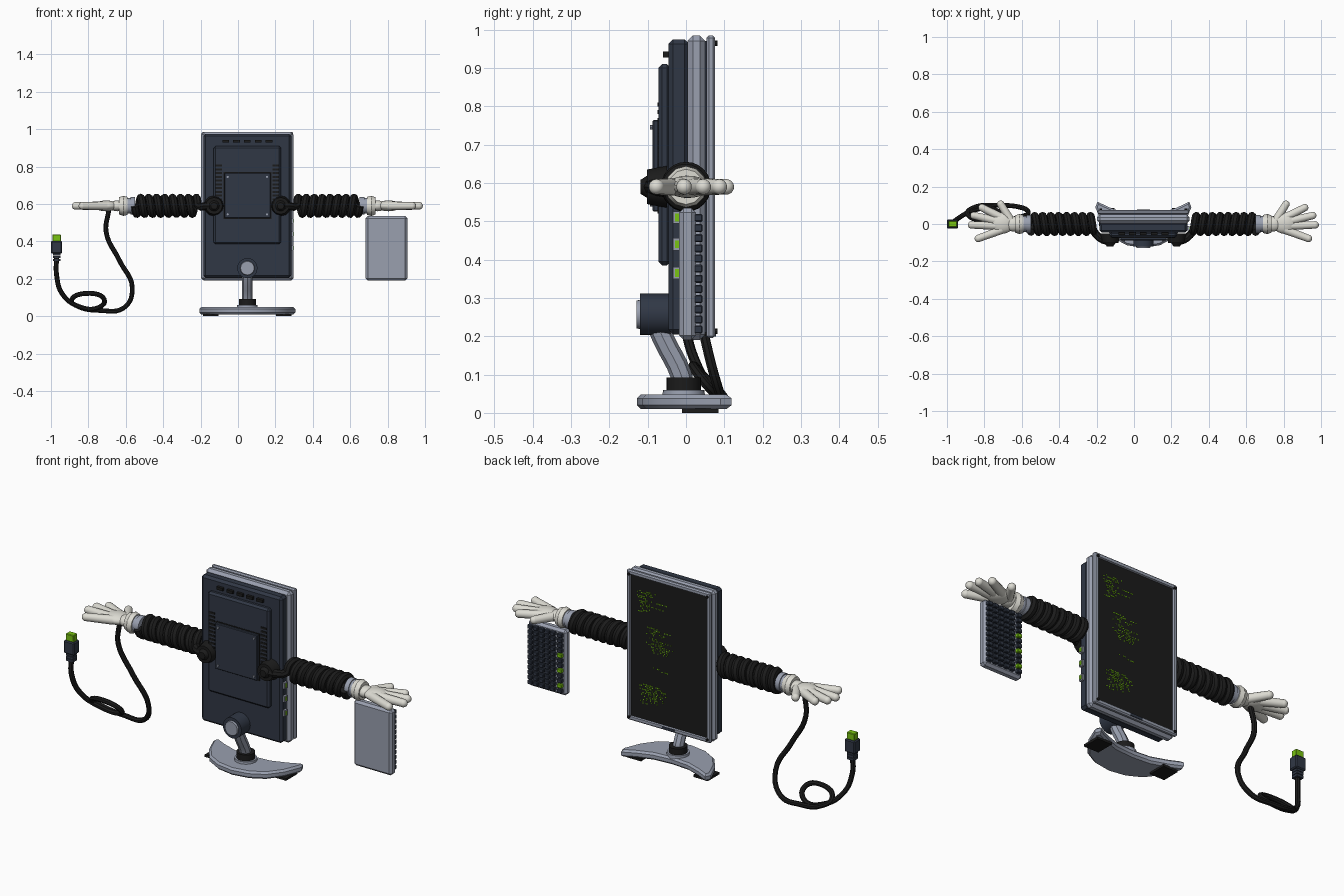
import bpy, bmesh, math, random
from mathutils import Vector, Matrix

random.seed(4)
if "Cube" in bpy.data.objects:
    bpy.data.objects.remove(bpy.data.objects["Cube"])


def material(name, rgb):
    m = bpy.data.materials.new(name)
    m.use_nodes = True
    m.diffuse_color = (*rgb, 1)
    m.node_tree.nodes["Principled BSDF"].inputs["Base Color"].default_value = (*rgb, 1)
    return m


SLATE = material("dark slate", (0.03, 0.039, 0.06))
GREY = material("blue grey", (0.32, 0.35, 0.43))
BLACK = material("black rubber", (0.011, 0.011, 0.011))
WHITE = material("glove white", (0.72, 0.71, 0.65))
GREEN = material("bright green", (0.19, 0.55, 0.006))

CX = 0.05      # monitor centre
ARM_Z = 0.59   # arm height


def finish(name, bm, *mats, smooth=True):
    bmesh.ops.recalc_face_normals(bm, faces=bm.faces)
    me = bpy.data.meshes.new(name)
    bm.to_mesh(me)
    bm.free()
    ob = bpy.data.objects.new(name, me)
    bpy.context.collection.objects.link(ob)
    for m in mats:
        me.materials.append(m)
    if smooth:
        shade(ob)
    return ob


def shade(ob):
    bpy.ops.object.select_all(action='DESELECT')
    ob.select_set(True)
    bpy.context.view_layer.objects.active = ob
    bpy.ops.object.shade_smooth_by_angle(angle=math.radians(35))


def add_box(bm, lo, hi):
    lo, hi = Vector(lo), Vector(hi)
    mat = Matrix.Translation((lo + hi) / 2) @ Matrix.Diagonal((*(hi - lo), 1))
    return bmesh.ops.create_cube(bm, size=1, matrix=mat)


def boxes(name, mat, spans, bevel=0):
    bm = bmesh.new()
    for lo, hi in spans:
        add_box(bm, lo, hi)
    if bevel:
        bmesh.ops.bevel(bm, geom=bm.edges[:], offset=bevel, segments=1, affect='EDGES')
    return finish(name, bm, mat, smooth=False)


def cylinders(name, mat, items, sides=24):
    """Each item is start, end, start radius, end radius."""
    bm = bmesh.new()
    for a, b, r1, r2 in items:
        a, b = Vector(a), Vector(b)
        rot = (b - a).to_track_quat('Z', 'Y').to_matrix().to_4x4()
        bmesh.ops.create_cone(bm, cap_ends=True, segments=sides, radius1=r1, radius2=r2,
                              depth=(b - a).length, matrix=Matrix.Translation((a + b) / 2) @ rot)
    return finish(name, bm, mat)


def tube(name, mat, pts, radius, res=4):
    cu = bpy.data.curves.new(name, 'CURVE')
    cu.dimensions = '3D'
    cu.bevel_depth, cu.bevel_resolution, cu.resolution_u = radius, 2, res
    cu.use_fill_caps = True
    sp = cu.splines.new('BEZIER')
    sp.bezier_points.add(len(pts) - 1)
    for p, co in zip(sp.bezier_points, pts):
        p.co = co
        p.handle_left_type = p.handle_right_type = 'AUTO'
    cu.materials.append(mat)
    ob = bpy.data.objects.new(name, cu)
    bpy.context.collection.objects.link(ob)
    bpy.ops.object.select_all(action='DESELECT')
    ob.select_set(True)
    bpy.context.view_layer.objects.active = ob
    bpy.ops.object.convert(target='MESH')
    shade(bpy.context.object)


def slab(half_x, y0, y1, z0, z1):
    return (CX - half_x, y0, z0), (CX + half_x, y1, z1)


# Monitor shell layers
boxes("rear_housing", SLATE, [slab(0.235, -0.046, 0.008, 0.205, 0.975)], 0.012)
boxes("middle_shell", GREY, [slab(0.247, 0.004, 0.05, 0.19, 0.985)], 0.014)
boxes("shell_gap", SLATE, [slab(0.23, 0.045, 0.06, 0.21, 0.97)])
boxes("rear_panel", SLATE, [slab(0.18, -0.072, -0.04, 0.385, 0.91)], 0.01)
boxes("mount_plate", SLATE, [slab(0.123, -0.087, -0.065, 0.525, 0.765)], 0.003)
boxes("mount_plate_border", BLACK, [slab(0.128, -0.074, -0.066, 0.52, 0.77)])
cylinders("mount_screws", GREY, [((CX + x, -0.094, z), (CX + x, -0.08, z), 0.006, 0.006)
                                 for x in (-0.105, 0.105) for z in (0.545, 0.745)], 8)

# Screen frame with a recessed dark display
bm = bmesh.new()
add_box(bm, *slab(0.245, 0.054, 0.076, 0.195, 0.985))
bmesh.ops.bevel(bm, geom=bm.edges[:], offset=0.006, segments=1, affect='EDGES')
bm.normal_update()
display = max(bm.faces, key=lambda f: f.normal.y * f.calc_area())
bmesh.ops.inset_region(bm, faces=[display], thickness=0.02)
bmesh.ops.inset_region(bm, faces=[display], thickness=0.003, depth=-0.009)
display.material_index = 1
finish("screen_frame", bm, GREY, BLACK, smooth=False)
boxes("frame_badge", SLATE, [slab(0.035, 0.07, 0.078, 0.2, 0.214)])
cylinders("frame_screws", BLACK, [((CX + x, 0.07, z), (CX + x, 0.082, z), 0.007, 0.007)
                                  for x in (-0.228, 0.228) for z in (0.213, 0.965)], 8)

# Lines of code on the display: left edge, width, bottom, top
dots = []
for x0, width, z0, z1 in [(0.24, 0.15, 0.78, 0.9), (0.19, 0.15, 0.58, 0.72),
                          (0.18, 0.1, 0.49, 0.51), (0.23, 0.18, 0.3, 0.41)]:
    for row in range(int((z1 - z0) / 0.009)):
        z = z0 + row * 0.009
        start, length = random.uniform(0, 0.04), random.uniform(0.3, 1) * width
        for col in range(int(length / 0.008)):
            if random.random() < 0.5:
                x = x0 - start - col * 0.008
                dots.append(((x - 0.005, 0.066, z), (x, 0.069, z + 0.005)))
boxes("code_marks", GREEN, dots)

# Vents, side ports
boxes("top_vents", BLACK, [((CX + x - 0.018, -0.06, 0.928), (CX + x + 0.018, -0.04, 0.943))
                           for x in (-0.116, -0.058, 0, 0.058, 0.116)])
boxes("side_vents", BLACK, [((CX + s * 0.152 - 0.017, -0.075, 0.6 + i * 0.02),
                             (CX + s * 0.152 + 0.017, -0.07, 0.61 + i * 0.02))
                            for s in (-1, 1) for i in range(11)])
ports = [0.365, 0.44, 0.51]
boxes("port_shells", GREY, [((CX + 0.23, -0.034, z - 0.016), (CX + 0.246, -0.012, z + 0.016)) for z in ports])
boxes("port_inserts", GREEN, [((CX + 0.24, -0.029, z - 0.01), (CX + 0.249, -0.018, z + 0.01)) for z in ports])

# Stand: pivot, neck, collar
cylinders("pivot", SLATE, [((CX, -0.12, 0.257), (CX, -0.04, 0.257), 0.054, 0.054)])
cylinders("pivot_cap", GREY, [((CX, -0.129, 0.257), (CX, -0.11, 0.257), 0.036, 0.041)])
tube("neck", GREY, [(CX, -0.078, 0.24), (CX, -0.06, 0.195), (CX, -0.013, 0.1), (CX, -0.007, 0.07)], 0.028)
cylinders("collar", BLACK, [((CX, -0.006, 0.06), (CX, -0.006, 0.092), 0.045, 0.045)])
cylinders("collar_ring", GREY, [((CX, -0.006, 0.04), (CX, -0.006, 0.06), 0.056, 0.054)])

# Crescent base
half = [(0.09, -0.113), (0.165, -0.072), (0.22, 0), (0.257, 0.09), (0.245, 0.119), (0.18, 0.088), (0.1, 0.06)]
outline = [(0, -0.128)] + half + [(0, 0.052)] + [(-x, y) for x, y in reversed(half)]
bm = bmesh.new()
base = bm.faces.new([bm.verts.new((CX + x, y, 0.01)) for x, y in outline])
ext = bmesh.ops.extrude_face_region(bm, geom=[base])
top = [v for v in ext["geom"] if isinstance(v, bmesh.types.BMVert)]
bmesh.ops.translate(bm, verts=top, vec=(0, 0, 0.038))
rims = [e for e in bm.edges if abs(e.verts[0].co.z - e.verts[1].co.z) < 0.001]
bmesh.ops.bevel(bm, geom=rims, offset=0.01, segments=1, affect='EDGES')
finish("base", bm, GREY)
boxes("foot_pads", BLACK, [((CX + s * 0.195 - 0.042, -0.01, 0), (CX + s * 0.195 + 0.042, 0.085, 0.012))
                           for s in (-1, 1)])

# Arms and gloves, mirrored about the monitor centre
TURNS, STEPS, COIL_R = 8, 8, 0.044
for side, s in (("right", -1), ("left", 1)):
    def at(x, y, z=0):
        return (CX + s * x, y, ARM_Z + z)

    cylinders(side + "_shoulder", BLACK, [(at(0.178, -0.102), at(0.178, -0.05), 0.045, 0.055),
                                          (at(0.178, -0.119), at(0.178, -0.1), 0.018, 0.03)], 12)
    path = [at(0.17, -0.09), at(0.215, -0.085)]
    for i in range(TURNS * STEPS + 1):
        a = math.tau * i / STEPS
        path.append(at(0.262 + 0.34 * i / (TURNS * STEPS), -COIL_R * math.cos(a), COIL_R * math.sin(a)))
    tube(side + "_coil_arm", BLACK, path, 0.021, 3)
    cylinders(side + "_wrist_ring", GREY, [(at(0.6, 0), at(0.625, 0), 0.047, 0.047),
                                           (at(0.625, 0), at(0.645, 0), 0.042, 0.042)])
    cylinders(side + "_cuff", WHITE, [(at(0.64, 0), at(0.663, 0), 0.048, 0.054),
                                      (at(0.663, 0), at(0.685, 0), 0.054, 0.046)], 12)

    # Palm and tapered fingers
    bm = bmesh.new()
    for x, y, sx, sy in ((0.755, 0.005, 0.065, 0.057), (0.695, 0, 0.045, 0.04)):
        bmesh.ops.create_uvsphere(bm, u_segments=20, v_segments=12, radius=1,
                                  matrix=Matrix.Translation(at(x, y)) @ Matrix.Diagonal((sx, sy, 0.029, 1)))
    fingers = [((0.71, 0.02), (0.762, 0.105)), ((0.76, 0.035), (0.862, 0.087)),
               ((0.78, 0.015), (0.905, 0.045)), ((0.78, -0.01), (0.918, -0.005)),
               ((0.755, -0.03), (0.882, -0.077))]
    for start, end in fingers:
        a, b = Vector(at(*start)), Vector(at(*end))
        rot = (b - a).to_track_quat('Z', 'Y').to_matrix().to_4x4()
        bmesh.ops.create_cone(bm, segments=14, radius1=0.023, radius2=0.02, depth=(b - a).length,
                              matrix=Matrix.Translation((a + b) / 2) @ rot)
        bmesh.ops.create_uvsphere(bm, u_segments=14, v_segments=10, radius=0.0205,
                                  matrix=Matrix.Translation(b) @ rot)
    finish(side + "_glove", bm, WHITE)

# Keyboard hanging under the left hand
boxes("keyboard_case", GREY, [((0.682, -0.018, 0.19), (0.906, 0.026, 0.535))], 0.012)
dark, lit = [], []
for row in range(12):
    z = 0.207 + row * 0.0265
    for col in range(6):
        x = 0.697 + col * 0.033 + (0.008 if col else 0)
        span = ((x, 0.02, z), (x + 0.027, 0.043, z + 0.021))
        (lit if col == 0 and row in (1, 4, 7) else dark).append(span)
boxes("keys", SLATE, dark, 0.003)
boxes("lit_keys", GREEN, lit, 0.003)

# Looped cable with plug from the right hand
tube("cable", BLACK, [(-0.69, 0, 0.57), (-0.705, 0.01, 0.45), (-0.635, 0.03, 0.3), (-0.565, 0.06, 0.15),
                      (-0.61, 0.09, 0.045), (-0.74, 0.1, 0.031), (-0.85, 0.09, 0.05), (-0.89, 0.055, 0.085),
                      (-0.81, 0.02, 0.122), (-0.715, 0.04, 0.09), (-0.75, 0.08, 0.045), (-0.85, 0.075, 0.052),
                      (-0.94, 0.03, 0.12), (-0.97, 0, 0.22), (-0.97, 0, 0.32)], 0.013, 6)


def plug(half_x, half_y, z0, z1):
    return (-0.97 - half_x, -half_y, z0), (-0.97 + half_x, half_y, z1)


boxes("plug_body", SLATE, [plug(0.03, 0.025, 0.335, 0.402)], 0.005)
boxes("plug_relief", SLATE, [plug(0.02, 0.018, z, z + 0.012) for z in (0.295, 0.31, 0.325)])
boxes("plug_tip", GREEN, [plug(0.023, 0.017, 0.4, 0.437)], 0.003)
